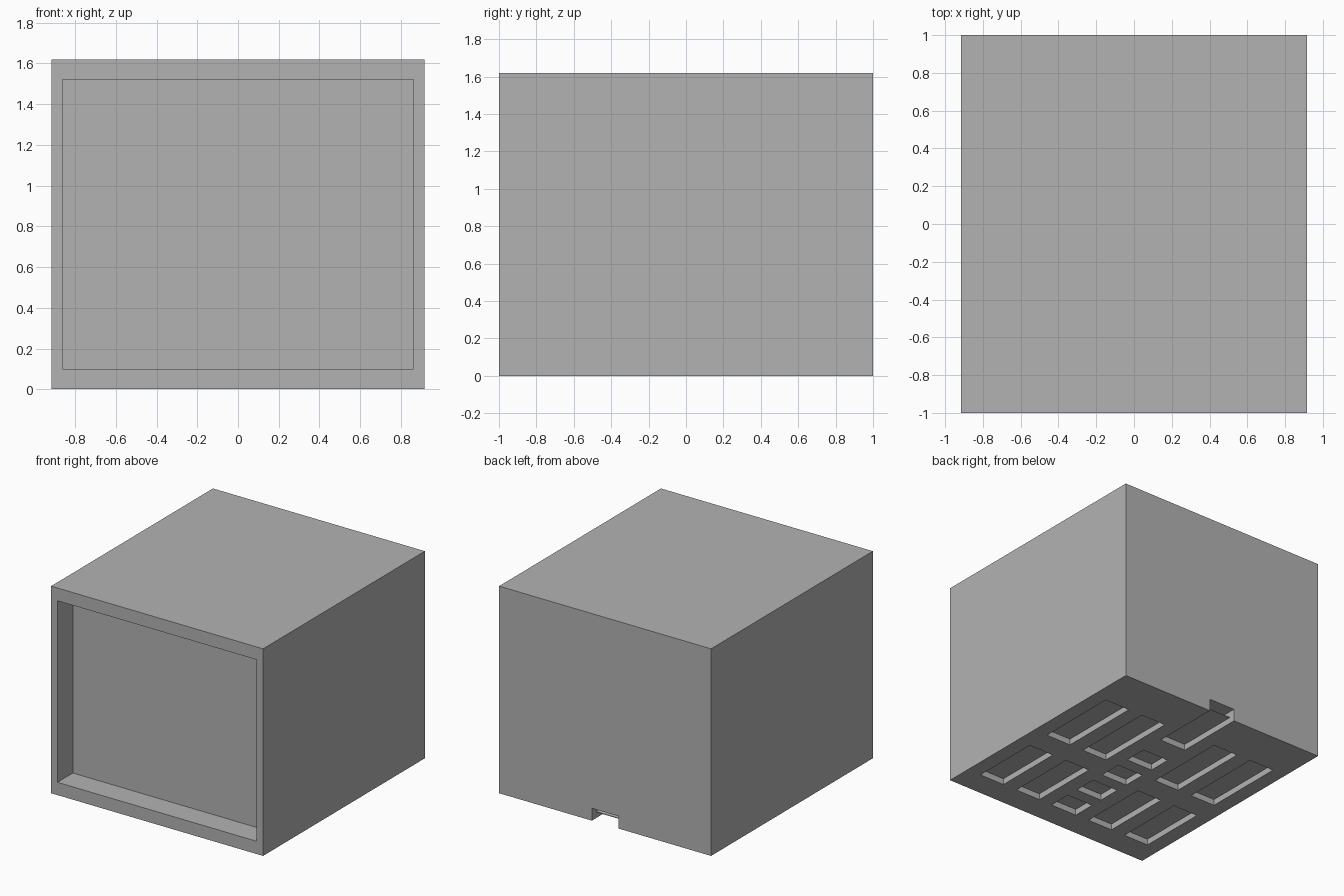
import bpy, bmesh
from mathutils import Matrix, Vector

if "Cube" in bpy.data.objects:
    bpy.data.objects.remove(bpy.data.objects["Cube"])

W, D, H = 0.917, 1.0, 1.62      # half width, half depth, height
SLOT = 0.048                    # depth of the slots underneath

grey = bpy.data.materials.new("plain grey")
grey.diffuse_color = (0.45, 0.45, 0.45, 1)
grey.use_nodes = True
grey.node_tree.nodes["Principled BSDF"].inputs["Base Color"].default_value = grey.diffuse_color


def boxes(name, bounds):
    """One object holding a box for each (x0, x1, y0, y1, z0, z1)."""
    bm = bmesh.new()
    for x0, x1, y0, y1, z0, z1 in bounds:
        centre = Vector((x0 + x1, y0 + y1, z0 + z1)) / 2
        size = Matrix.Diagonal((x1 - x0, y1 - y0, z1 - z0, 1))
        bmesh.ops.create_cube(bm, size=1, matrix=Matrix.Translation(centre) @ size)
    mesh = bpy.data.meshes.new(name)
    bm.to_mesh(mesh)
    bm.free()
    mesh.materials.append(grey)
    obj = bpy.data.objects.new(name, mesh)
    bpy.context.collection.objects.link(obj)
    return obj


def cut(target, name, bounds):
    cutter = boxes(name, bounds)
    cutter.hide_render = True
    mod = target.modifiers.new(name, 'BOOLEAN')
    mod.operation = 'DIFFERENCE'
    mod.solver = 'EXACT'
    mod.object = cutter
    bpy.context.view_layer.objects.active = target
    bpy.ops.object.modifier_apply(modifier=mod.name)
    bpy.data.objects.remove(cutter, do_unlink=True)


body = boxes("body", [(-W, W, -D, D, 0, H)])

# recessed front panel
cut(body, "front_recess", [(-0.862, 0.862, -1.2, -0.81, 0.10, 1.52)])

# mirrored long slots underneath
slots = []
for x0, x1 in ((0.235, 0.453), (0.578, 0.797)):
    for y0, y1 in ((-0.04, 0.63), (-0.797, -0.235)):
        slots.append((x0, x1, y0, y1, -0.1, SLOT))
        slots.append((-x1, -x0, y0, y1, -0.1, SLOT))

# centre row of small slots, and the channel leading to the back
for i in range(4):
    top = 0.246 - 0.287 * i
    slots.append((-0.115, 0.115, top - 0.185, top, -0.1, SLOT))
slots.append((-0.115, 0.115, 0.44, 1.2, -0.1, SLOT))
cut(body, "underside_slots", slots)

# cable opening in the back wall, with a pocket above the channel
cut(body, "back_notch", [(-0.115, 0.115, 0.95, 1.2, -0.1, 0.097)])
cut(body, "back_pocket", [(-0.115, 0.115, 0.6, 1.2, SLOT + 0.005, 0.097)])
